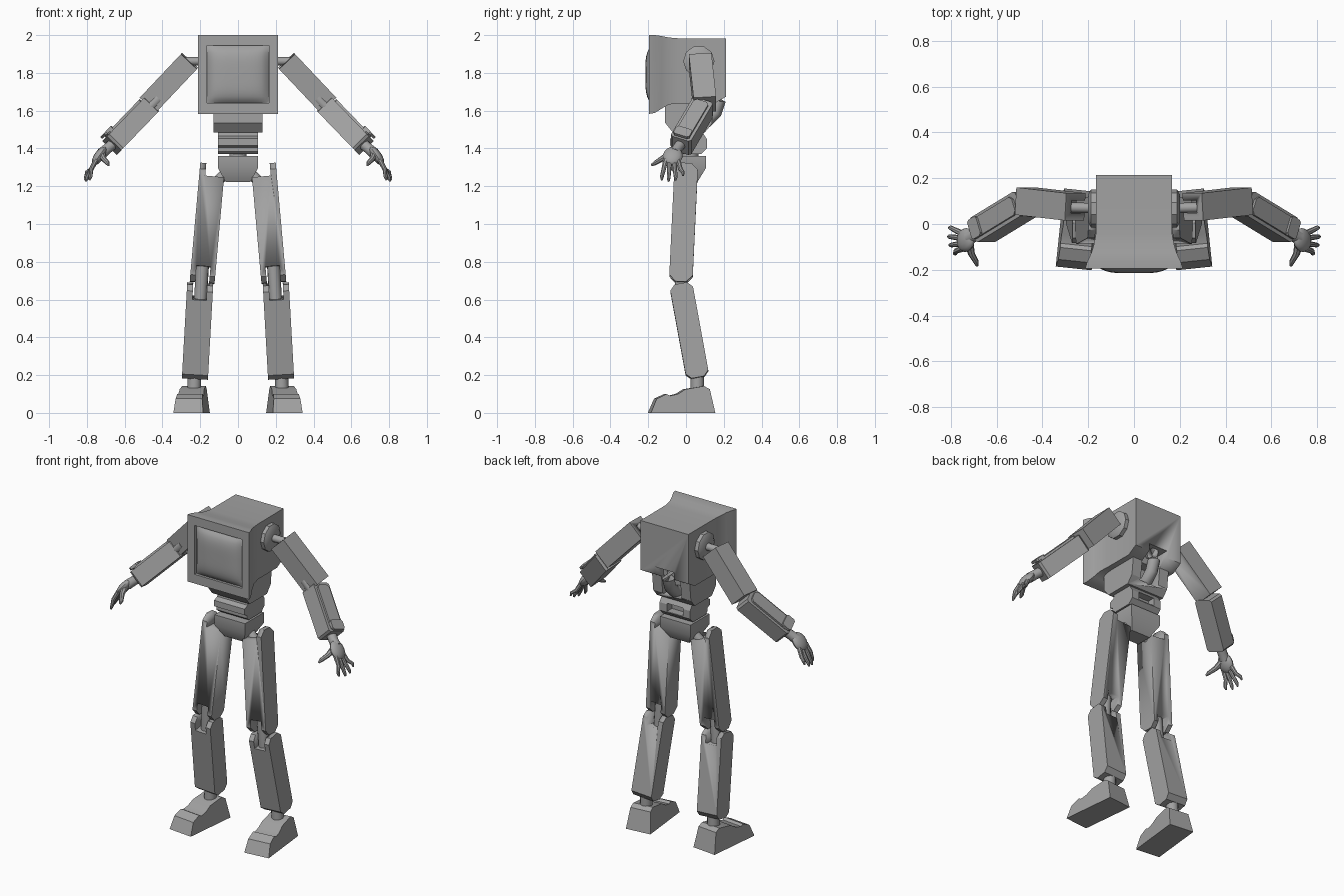
import bpy, bmesh
from math import cos, sin, pi, radians
from mathutils import Matrix, Vector

if "Cube" in bpy.data.objects:
    bpy.data.objects.remove(bpy.data.objects["Cube"])

grey = bpy.data.materials.new("plain_grey")
grey.use_nodes = True
grey.diffuse_color = (0.36, 0.36, 0.36, 1)
grey.node_tree.nodes["Principled BSDF"].inputs["Base Color"].default_value = grey.diffuse_color


def finish(name, bm, matrix=Matrix(), mirror=False):
    bmesh.ops.transform(bm, matrix=matrix, verts=bm.verts)
    bmesh.ops.recalc_face_normals(bm, faces=bm.faces)
    mesh = bpy.data.meshes.new(name)
    bm.to_mesh(mesh)
    bm.free()
    mesh.shade_smooth()
    mesh.set_sharp_from_angle(angle=radians(32))
    mesh.materials.append(grey)
    obj = bpy.data.objects.new(name, mesh)
    bpy.context.scene.collection.objects.link(obj)
    if mirror:
        obj.modifiers.new("both_sides", 'MIRROR')
    return obj


def loft(name, rings, matrix=Matrix(), mirror=False):
    """Skin a list of equal point rings and cap the ends."""
    bm = bmesh.new()
    rows = [[bm.verts.new(p) for p in ring] for ring in rings]
    n = len(rows[0])
    for a, b in zip(rows, rows[1:]):
        for i in range(n):
            j = (i + 1) % n
            bm.faces.new((a[i], a[j], b[j], b[i]))
    bm.faces.new(rows[0])
    bm.faces.new(rows[-1])
    return finish(name, bm, matrix, mirror)


def prism(name, profile, half, matrix=Matrix(), mirror=False, x=0, taper=0):
    """Extrude a y-z profile along x, optionally narrowing with height."""
    rings = [[(x + s * half * (1 - taper * z), y, z) for y, z in profile] for s in (-1, 1)]
    return loft(name, rings, matrix, mirror)


def tube(name, points, radii, sides=12, mirror=False):
    pts = [Vector(p) for p in points]
    rings = []
    for i, p in enumerate(pts):
        d = pts[min(i + 1, len(pts) - 1)] - pts[max(i - 1, 0)]
        q = d.to_track_quat('Z', 'Y')
        rings.append([p + q @ Vector((radii[i] * cos(2 * pi * k / sides),
                                      radii[i] * sin(2 * pi * k / sides), 0))
                      for k in range(sides)])
    return loft(name, rings, mirror=mirror)


def limb_frame(a, b):
    """Frame at a: z runs to b, y stays towards the back, -x is the outer side."""
    a, b = Vector(a), Vector(b)
    z = (b - a).normalized()
    x = Vector((0, 1, 0)).cross(z).normalized()
    m = Matrix((x, z.cross(x), z)).transposed().to_4x4()
    return Matrix.Translation(a) @ m, (b - a).length


def cut(obj, low, high, matrix=Matrix()):
    """Cut a box-shaped slot."""
    (x0, y0, z0), (x1, y1, z1) = low, high
    box = prism("slot_cutter", [(y0, z0), (y1, z0), (y1, z1), (y0, z1)],
                (x1 - x0) / 2, matrix, x=(x0 + x1) / 2)
    box.hide_render = True
    mod = obj.modifiers.new("slot", 'BOOLEAN')
    mod.object, mod.operation, mod.solver = box, 'DIFFERENCE', 'EXACT'
    graph = bpy.context.evaluated_depsgraph_get()
    obj.data = bpy.data.meshes.new_from_object(obj.evaluated_get(graph))
    obj.modifiers.clear()
    bpy.data.objects.remove(box)


def chamfered(half, length, c):
    """Side profile of a limb with chamfered ends."""
    return [(-half + c, 0), (half - c, 0), (half, c), (half, length - c),
            (half - c, length), (c - half, length), (-half, length - c), (-half, c)]


# Monitor-shaped head: sections run from the front frame to the back
sections = [(-.17, .165, 1.64, 1.945), (-.195, .165, 1.64, 1.945),
            (-.195, .213, 1.583, 2.0), (-.165, .205, 1.588, 2.0),
            (-.13, .188, 1.61, 1.995), (-.09, .175, 1.633, 1.987),
            (-.04, .166, 1.638, 1.983), (.15, .165, 1.638, 1.983), (.213, .165, 1.675, 1.983)]
head = loft("head_casing", [[(-w, y, lo), (w, y, lo), (w, y, hi), (-w, y, hi)]
                            for y, w, lo, hi in sections])
cut(head, (-.065, .13, 1.5), (.065, .3, 1.72))

# Bulging screen
bm = bmesh.new()
bmesh.ops.create_grid(bm, x_segments=16, y_segments=16, size=1)
for v in bm.verts:
    u, w = v.co.x, v.co.y
    v.co = (u * .165, -.175 - .04 * ((1 - u ** 4) * (1 - w ** 4)) ** .7, 1.7925 + w * .1525)
bmesh.ops.solidify(bm, geom=bm.faces[:], thickness=.004)
finish("screen", bm)

# Chest, stomach and hips
chest = prism("chest", [(-.11, 1.645), (-.11, 1.535), (-.07, 1.485), (.1, 1.485),
                        (.137, 1.53), (.15, 1.65)], .13)
cut(chest, (-.065, .07, 1.52), (.065, .3, 1.8))
stomach = prism("stomach", [(-.05, 1.49), (-.055, 1.465), (-.085, 1.452), (-.085, 1.415),
                            (-.062, 1.405), (-.062, 1.385), (-.045, 1.37), (.08, 1.37),
                            (.11, 1.4), (.11, 1.45), (.085, 1.49)], .105)
cut(stomach, (-.055, .06, 1.405), (.055, .3, 1.455))
tube("waist_joint", [(0, .02, 1.34), (0, .02, 1.39)], [.045] * 2)
loft("pelvis", [[(-w, f, z), (w, f, z), (w, b, z), (-w, b, z)] for z, w, f, b in
                ((1.36, .105, -.08, .105), (1.295, .105, -.08, .105), (1.222, .065, -.04, .06))])
tube("back_cable", [(0, .12, 1.71), (0, .165, 1.70), (0, .175, 1.65), (0, .155, 1.59),
                    (0, .11, 1.545), (0, .05, 1.53)], [.035] * 6)

# Shoulders
tube("shoulder_disc", [(.15, .068, 1.862), (.188, .068, 1.862), (.2, .068, 1.862)],
     [.083, .083, .062], 10, True)
tube("shoulder_axle", [(.18, .07, 1.862), (.275, .072, 1.862)], [.022] * 2, 12, True)

# Upper arms
frame, size = limb_frame((.257, .075, 1.863), (.475, .1, 1.632))
arm = prism("upper_arm", [(-.06, 0), (.06, 0), (.06, size), (-.06, size)], .058, frame)
cut(arm, (-.022, -.028, -.1), (.2, .028, .055), frame)
arm.modifiers.new("both_sides", 'MIRROR')
tube("elbow_joint", [(.42, .06, 1.665), (.5, .06, 1.585)], [.03] * 2, 12, True)

# Forearms with a raised outer guard
frame, size = limb_frame((.468, .092, 1.622), (.668, -.03, 1.415))
prism("forearm", chamfered(.058, size, .012), .053, frame, True)
prism("forearm_guard", chamfered(.042, size - .04, .015), .008,
      frame @ Matrix.Translation((0, 0, .02)), True, x=-.057)
prism("forearm_cuff", chamfered(.045, .06, .01), .008,
      frame @ Matrix.Translation((0, 0, size - .065)), True, x=-.068)

# Hands
tube("wrist", [(.65, -.02, 1.435), (.69, -.045, 1.4), (.72, -.06, 1.375)],
     [.03, .028, .03], 12, True)
frame, size = limb_frame((.735, -.07, 1.36), (.77, -.085, 1.31))
bm = bmesh.new()
bmesh.ops.create_uvsphere(bm, u_segments=16, v_segments=10, radius=1)
finish("palm", bm, frame @ Matrix.Diagonal((.026, .052, .058, 1)), True)
fingers = {"index_finger": (-.108, -.128, .787, 1.232), "middle_finger": (-.086, -.092, .806, 1.225),
           "ring_finger": (-.063, -.055, .812, 1.231), "little_finger": (-.042, -.016, .808, 1.255)}
for name, (root, tip, x, z) in fingers.items():
    tube(name, [(.75, root, 1.34), (.777, (root + tip) / 2, 1.29), (x - .006, tip, z + .018), (x, tip, z)],
         [.014, .012, .010, .005], 8, True)
tube("thumb", [(.72, -.085, 1.37), (.71, -.13, 1.343), (.69, -.165, 1.322), (.685, -.183, 1.312)],
     [.02, .015, .012, .006], 8, True)

# Hips and thighs
tube("hip_joint", [(.055, .02, 1.28), (.13, .005, 1.205)], [.028] * 2, 12, True)
frame, size = limb_frame((.134, .002, 1.318), (.19, -.028, .69))
thigh = prism("thigh", chamfered(.062, size, .034), .066, frame)
cut(thigh, (-.034, -.2, -.1), (.2, .2, .068), frame)
cut(thigh, (-.037, -.2, size - .085), (.037, .2, size + .1), frame)
thigh.modifiers.new("both_sides", 'MIRROR')

# Knees and shins
tube("knee_link", [(.187, -.028, .79), (.2, -.022, .585)], [.034] * 2, 12, True)
frame, size = limb_frame((.2, -.028, .682), (.228, .063, .185))
shin = prism("shin", chamfered(.061, size, .028), .069, frame)
cut(shin, (-.037, -.2, -.1), (.037, .2, .075), frame)
shin.modifiers.new("both_sides", 'MIRROR')

# Ankles and feet, toes turned slightly outwards
tube("ankle", [(.229, .06, .22), (.233, .06, .11)], [.036] * 2, 12, True)
prism("foot", [(-.195, 0), (-.163, .075), (-.11, .1), (-.092, .09), (-.05, .1), (-.01, .125),
               (.09, .142), (.12, .125), (.148, 0)], .079,
      Matrix.Translation((.243, 0, 0)) @ Matrix.Rotation(radians(6), 4, 'Z'), True, taper=1.4)
